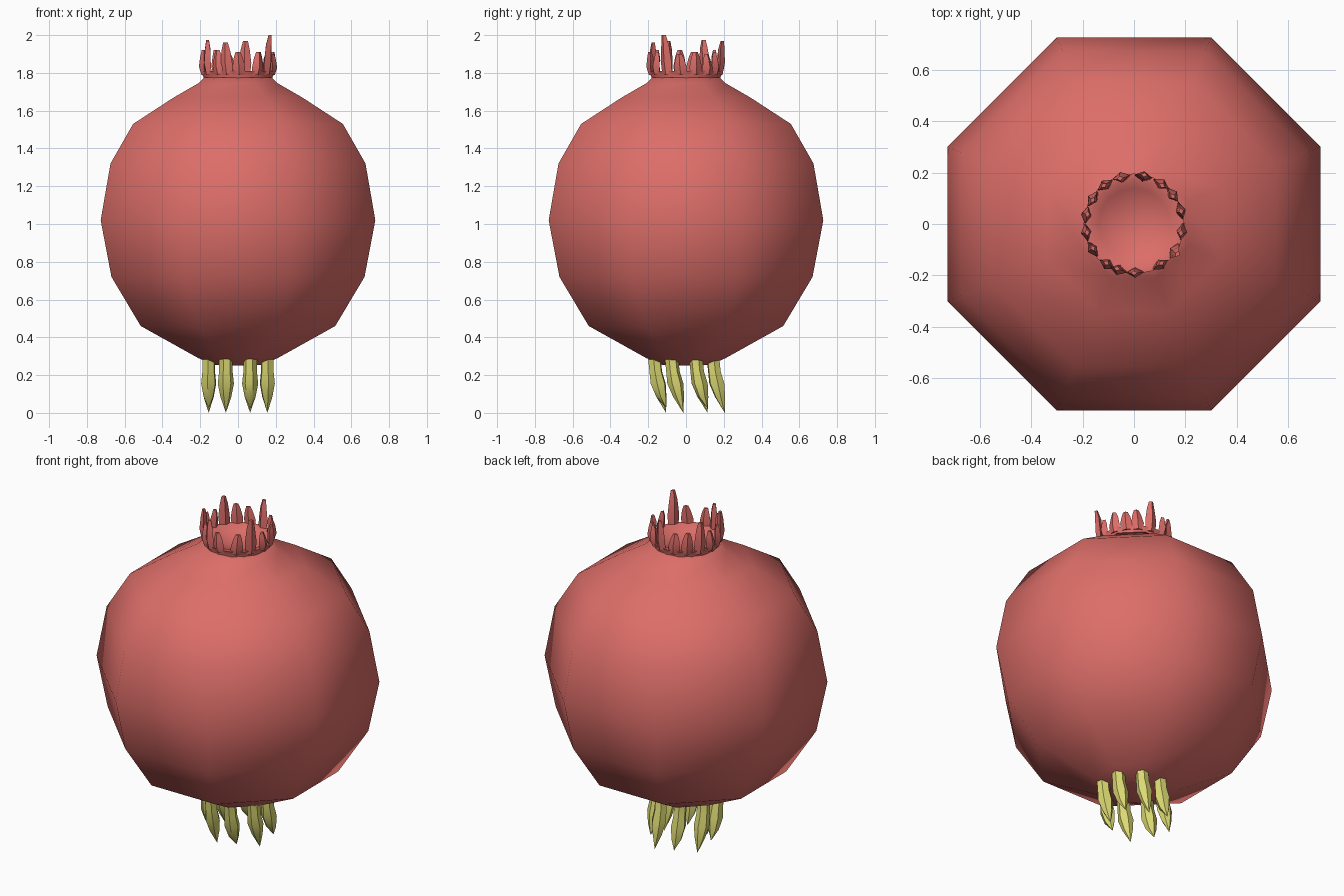
import bpy, bmesh, math, random
from math import sin, cos, pi, radians
from mathutils import Vector

if "Cube" in bpy.data.objects:
    bpy.data.objects.remove(bpy.data.objects["Cube"])

random.seed(4)


def material(name, col):
    m = bpy.data.materials.new(name)
    m.diffuse_color = (*col, 1)
    m.use_nodes = True
    m.node_tree.nodes["Principled BSDF"].inputs["Base Color"].default_value = m.diffuse_color
    return m


RED = material("red_skin", (0.72, 0.155, 0.14))
YELLOW = material("yellow_green", (0.72, 0.70, 0.17))


def loft(bm, rings, cap_start=True, cap_end=True):
    """Bridge equal-length rings of points; a one-point ring closes to a tip."""
    vs = [[bm.verts.new(p) for p in r] for r in rings]
    for a, b in zip(vs, vs[1:]):
        n = max(len(a), len(b))
        for i in range(n):
            j = (i + 1) % n
            quad = [a[i % len(a)], a[j % len(a)], b[j % len(b)], b[i % len(b)]]
            bm.faces.new(list(dict.fromkeys(quad)))
    if cap_start and len(vs[0]) > 2:
        bm.faces.new(vs[0][::-1])
    if cap_end and len(vs[-1]) > 2:
        bm.faces.new(vs[-1])


def circle(r, z, n, start=0.0):
    if r == 0:
        return [Vector((0, 0, z))]
    return [Vector((r * cos(start + 2 * pi * i / n),
                    r * sin(start + 2 * pi * i / n), z)) for i in range(n)]


def finish(name, bm, mat, angle):
    bmesh.ops.recalc_face_normals(bm, faces=bm.faces)
    me = bpy.data.meshes.new(name)
    bm.to_mesh(me)
    bm.free()
    ob = bpy.data.objects.new(name, me)
    bpy.context.collection.objects.link(ob)
    me.materials.append(mat)
    bpy.ops.object.select_all(action='DESELECT')
    ob.select_set(True)
    bpy.context.view_layer.objects.active = ob
    bpy.ops.object.shade_smooth_by_angle(angle=radians(angle))
    return ob


# Fruit body: eight-sided lathe, profile given as (half width across flats, z)
profile = [(0, 0.25), (0.13, 0.255), (0.21, 0.29), (0.515, 0.46), (0.67, 0.72),
           (0.727, 1.02), (0.675, 1.32), (0.555, 1.53), (0.34, 1.67),
           (0.21, 1.745), (0.18, 1.775), (0, 1.74)]
bm = bmesh.new()
loft(bm, [circle(w / cos(pi / 8), z, 8, pi / 8) for w, z in profile])
finish("fruit_body", bm, RED, 60)

# Crown cup: short flared collar with a sunken floor
bm = bmesh.new()
cup = [(0.185, 1.74), (0.182, 1.775), (0.197, 1.81), (0.17, 1.81), (0.14, 1.785), (0, 1.755)]
loft(bm, [circle(r, z, 16) for r, z in cup], cap_start=False)
finish("crown_cup", bm, RED, 60)

# Crown teeth: (angle, tip height, outward lean)
teeth = [(-33, 2.0, 0.02), (-8, 1.90, 0.0), (16, 1.91, 0.005), (38, 1.90, 0.0),
         (57, 1.91, 0.0), (79, 1.97, 0.01), (104, 1.91, 0.0), (126, 1.92, 0.005),
         (148, 1.975, 0.0), (170, 1.91, 0.0), (190, 1.92, 0.0), (212, 1.97, 0.0),
         (237, 1.92, 0.0), (252, 1.96, 0.0), (272, 1.91, 0.005), (302, 1.91, 0.0)]
bm = bmesh.new()
for deg, top, lean in teeth:
    a = radians(deg)
    out, side = Vector((cos(a), sin(a), 0)), Vector((-sin(a), cos(a), 0))
    h, twist = top - 1.79, random.uniform(-0.012, 0.012)
    rings = []
    for f, r, w, t in [(0, 0.183, 0.030, 0.014), (0.35, 0.190, 0.034, 0.020),
                       (0.75, 0.186 + lean / 2, 0.024, 0.017), (1, 0.186 + lean, 0.013, 0.009)]:
        c = out * r + side * twist * f + Vector((0, 0, 1.79 + h * f))
        rings.append([c + side * w, c + out * t, c - side * w, c - out * t])
    loft(bm, rings)
finish("crown_teeth", bm, RED, 40)

# Root leaves: ring of eight hanging pointed pods, all sweeping slightly to the back
bm = bmesh.new()
for i in range(8):
    a = radians(22.5 + 45 * i)
    base = Vector((0.168 * cos(a), 0.168 * sin(a), 0))
    tip = 0.0 if i % 2 else 0.025
    rings = []
    for z, r, dy in [(0.29, 0.036, -0.012), (0.22, 0.036, -0.005), (0.155, 0.043, 0.008),
                     (0.085, 0.029, 0.025), (tip, 0, 0.05)]:
        rings.append([p + base + Vector((0, dy, 0)) for p in circle(r, z, 6, a)])
    loft(bm, rings)
finish("root_leaves", bm, YELLOW, 50)
